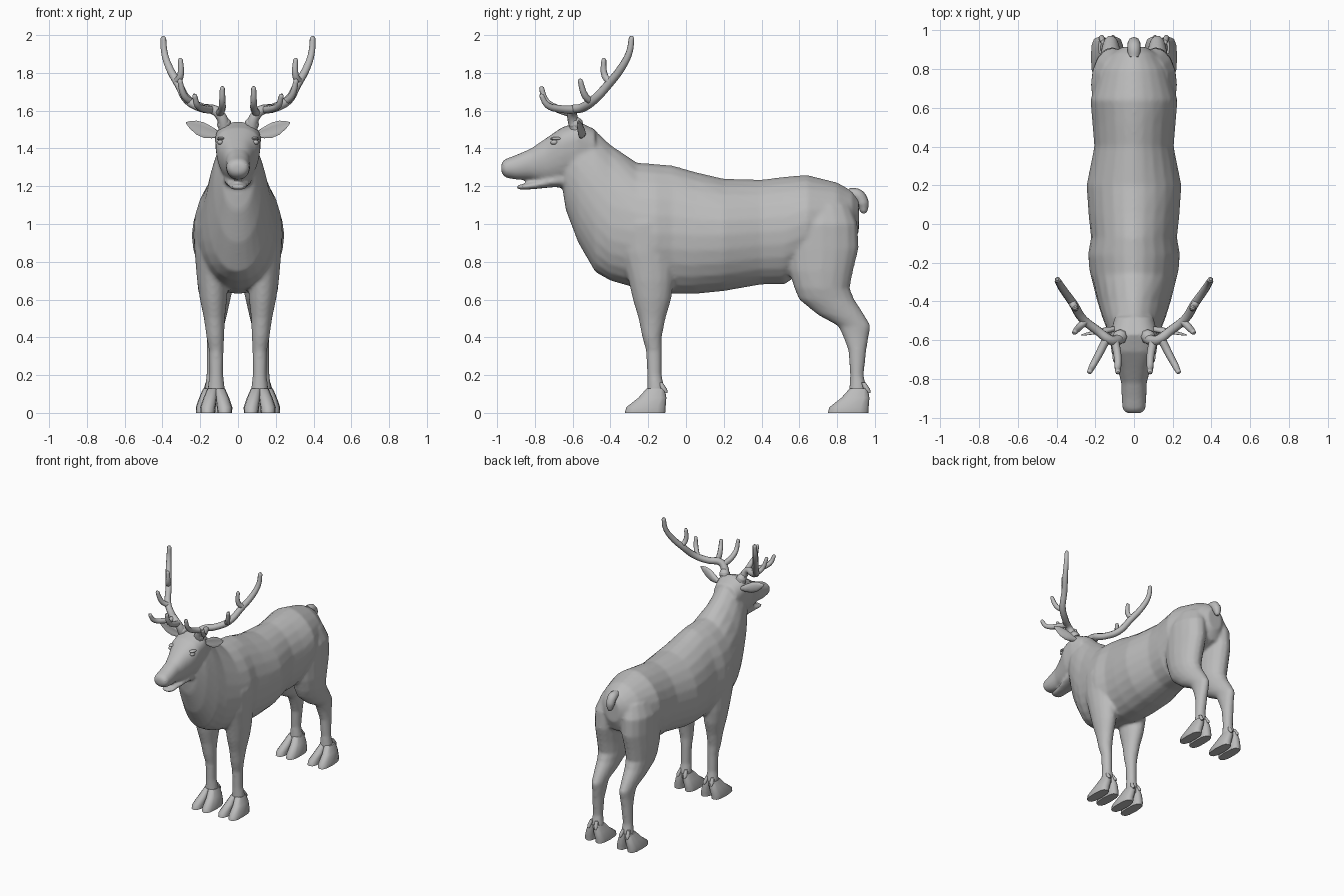
import bpy, bmesh, math
from mathutils import Vector

cube = bpy.data.objects.get("Cube")
if cube:
    bpy.data.objects.remove(cube)

grey = bpy.data.materials.new("plain grey")
grey.use_nodes = True
colour = (0.5, 0.5, 0.5, 1)
grey.diffuse_color = colour
grey.node_tree.nodes["Principled BSDF"].inputs["Base Color"].default_value = colour


def power(v, p):
    return math.copysign(abs(v) ** p, v)


def loft(bm, rings):
    loops = [[bm.verts.new(p) for p in ring] for ring in rings]
    n = len(loops[0])
    for a, b in zip(loops, loops[1:]):
        for i in range(n):
            j = (i + 1) % n
            bm.faces.new((a[i], a[j], b[j], b[i]))
    bm.faces.new(loops[0][::-1])
    bm.faces.new(loops[-1])


def slices(bm, rows, top=1.0, n=24):
    """Upright sections along y: y, bottom, top, half width, height of widest point."""
    rings = []
    for y, lo, hi, w, f in rows:
        mid = lo + (hi - lo) * f
        ring = []
        for i in range(n):
            c, s = math.cos(math.tau * i / n), math.sin(math.tau * i / n)
            x = w * power(c, top if s > 0 else 0.9)
            ring.append((x, y, mid + s * ((hi - mid) if s > 0 else (mid - lo))))
        rings.append(ring)
    loft(bm, rings)


def column(bm, rows, side=1, p=1.0, n=16):
    """Level sections up z: z, x, y, x radius, y radius."""
    angles = [math.tau * i / n for i in range(n)]
    loft(bm, [[(side * (x + rx * power(math.cos(a), p)), y + ry * power(math.sin(a), p), z)
               for a in angles] for z, x, y, rx, ry in rows])


def finish(name, bm, mirror=False, angle=60):
    bmesh.ops.recalc_face_normals(bm, faces=bm.faces)
    mesh = bpy.data.meshes.new(name)
    bm.to_mesh(mesh)
    bm.free()
    ob = bpy.data.objects.new(name, mesh)
    bpy.context.collection.objects.link(ob)
    mesh.materials.append(grey)
    if mirror:
        ob.modifiers.new("mirror", "MIRROR").use_bisect_axis[0] = False
    bpy.ops.object.select_all(action="DESELECT")
    ob.select_set(True)
    bpy.context.view_layer.objects.active = ob
    bpy.ops.object.shade_smooth_by_angle(angle=math.radians(angle))
    return ob


def tube(name, paths, mirror=True):
    """Rounded tapering tubes: each path lists x, y, z, radius."""
    cu = bpy.data.curves.new(name, "CURVE")
    cu.dimensions = "3D"
    cu.bevel_depth = 1.0
    cu.bevel_resolution = 2
    cu.resolution_u = 5
    cu.use_fill_caps = True
    for path in paths:
        # rounded tip
        a, b = Vector(path[-2][:3]), Vector(path[-1][:3])
        r = path[-1][3]
        tip = b + (b - a).normalized() * r * 0.7
        pts = path + [(*tip, r * 0.45)]
        sp = cu.splines.new("BEZIER")
        sp.bezier_points.add(len(pts) - 1)
        for bp, (x, y, z, rad) in zip(sp.bezier_points, pts):
            bp.co, bp.radius = (x, y, z), rad
            bp.handle_left_type = bp.handle_right_type = "AUTO"
    ob = bpy.data.objects.new(name, cu)
    bpy.context.collection.objects.link(ob)
    cu.materials.append(grey)
    if mirror:
        ob.modifiers.new("mirror", "MIRROR")
    return ob


# Trunk and neck
skin = bmesh.new()
slices(skin, [
    (.915, .96, 1.13, .06, .5), (.88, .88, 1.175, .12, .5), (.8, .84, 1.22, .175, .5),
    (.64, .76, 1.26, .225, .5), (.52, .68, 1.25, .215, .5), (.4, .68, 1.235, .205, .5),
    (.2, .645, 1.24, .245, .5), (.05, .63, 1.275, .235, .48), (-.07, .63, 1.31, .222, .47),
    (-.16, .645, 1.318, .238, .45), (-.26, .66, 1.325, .225, .45), (-.4, .7, 1.42, .19, .4),
    (-.48, .745, 1.495, .165, .45), (-.57, .9, 1.535, .13, .5), (-.635, 1.07, 1.5, .09, .5),
    (-.65, 1.16, 1.42, .06, .5)], top=1.15)

# Head and lower jaw
slices(skin, [
    (-.48, 1.26, 1.5, .1, .6), (-.57, 1.22, 1.543, .122, .72), (-.66, 1.215, 1.51, .118, .7),
    (-.74, 1.215, 1.455, .088, .6), (-.82, 1.235, 1.4, .066, .55), (-.9, 1.235, 1.365, .064, .5),
    (-.955, 1.245, 1.345, .06, .5), (-.978, 1.27, 1.325, .042, .5)], top=.8)
slices(skin, [
    (-.58, 1.19, 1.32, .085, .5), (-.7, 1.195, 1.26, .072, .5), (-.8, 1.185, 1.225, .053, .5),
    (-.87, 1.18, 1.21, .046, .5), (-.898, 1.188, 1.208, .03, .5)])

# Legs
fore = [(.08, .115, -.165, .045, .045), (.13, .115, -.16, .046, .046),
        (.2, .115, -.167, .037, .039), (.33, .115, -.17, .039, .042), (.4, .12, -.18, .047, .052),
        (.5, .125, -.18, .056, .072), (.6, .13, -.18, .072, .102), (.7, .135, -.185, .082, .12),
        (.85, .13, -.2, .1, .15), (1, .12, -.2, .115, .16), (1.12, .1, -.2, .1, .12)]
hind = [(.08, .135, .905, .045, .045), (.13, .13, .91, .046, .046), (.2, .13, .905, .037, .036),
        (.33, .125, .907, .041, .048), (.4, .12, .9, .044, .067), (.46, .12, .892, .047, .087),
        (.52, .12, .82, .062, .124), (.6, .12, .745, .08, .147), (.66, .12, .72, .093, .147),
        (.75, .12, .715, .1, .17), (.87, .115, .72, .107, .195), (1, .11, .72, .112, .19),
        (1.1, .09, .72, .09, .15)]
for side in (1, -1):
    column(skin, fore, side)
    column(skin, hind, side)

# Fuse the skin into one smooth surface
body = finish("body", skin, angle=80)
fuse = body.modifiers.new("fuse", "REMESH")
fuse.mode = "VOXEL"
fuse.voxel_size = 0.011
fuse.use_smooth_shade = True
relax = body.modifiers.new("relax", "SMOOTH")
relax.factor = 0.5
relax.iterations = 6

# Cloven hooves with dewclaws
for name, cx, cy in (("front_hooves", .115, 0), ("hind_hooves", .138, 1.075)):
    bm = bmesh.new()
    for t in (1, -1):
        column(bm, [(0, cx + t * .045, cy - .217, .039, .107),
                    (.03, cx + t * .044, cy - .212, .041, .104),
                    (.08, cx + t * .032, cy - .178, .036, .074),
                    (.13, cx + t * .018, cy - .16, .028, .048)], p=.75, n=12)
        column(bm, [(.105, cx + t * .03, cy - .105, .008, .008),
                    (.125, cx + t * .028, cy - .118, .016, .018),
                    (.16, cx + t * .022, cy - .135, .012, .012)], n=8)
    finish(name, bm, mirror=True, angle=50)

# Antlers: main beam and tines
tube("antlers", [
    [(.07, -.58, 1.5, .034), (.085, -.6, 1.56, .028), (.12, -.6, 1.6, .026),
     (.19, -.55, 1.615, .024), (.265, -.49, 1.655, .024), (.315, -.41, 1.74, .023),
     (.365, -.34, 1.83, .021), (.39, -.3, 1.91, .018), (.395, -.288, 1.985, .015)],
    [(.1, -.6, 1.585, .022), (.085, -.68, 1.61, .02), (.083, -.74, 1.65, .017),
     (.083, -.765, 1.72, .013)],
    [(.14, -.59, 1.605, .022), (.18, -.67, 1.61, .02), (.215, -.735, 1.63, .017),
     (.23, -.765, 1.68, .013)],
    [(.25, -.5, 1.645, .02), (.285, -.535, 1.68, .018), (.308, -.56, 1.76, .013)],
    [(.325, -.4, 1.75, .02), (.305, -.43, 1.785, .018), (.305, -.435, 1.87, .013)]])
tube("antler_burrs", [[(.068, -.578, 1.515, .036), (.075, -.585, 1.535, .038),
                       (.08, -.59, 1.55, .03)]])

# Tail
tube("tail", [[(0, .86, 1.16, .03), (0, .91, 1.15, .035), (0, .935, 1.11, .033),
               (0, .942, 1.07, .02)]], mirror=False)

# Ears: leaf shapes cupped towards the front
bm = bmesh.new()
rings = []
for x, z, h, d in ((.1, 1.475, .016, .02), (.14, 1.485, .032, .024), (.18, 1.497, .042, .02),
                   (.22, 1.51, .038, .014), (.255, 1.525, .02, .009), (.275, 1.535, .004, .004)):
    ring = []
    for i in range(14):
        c, s = math.cos(math.tau * i / 14), math.sin(math.tau * i / 14)
        cup = d * .8 * (1 - s * s) if c < 0 else 0
        ring.append((x, -.55 - (x - .1) * .15 + c * d + cup, z + s * h))
    rings.append(ring)
loft(bm, rings)
finish("ears", bm, mirror=True)


def beads(name, centre, size):
    bm = bmesh.new()
    bmesh.ops.create_uvsphere(bm, u_segments=14, v_segments=8, radius=1)
    bmesh.ops.scale(bm, vec=size, verts=bm.verts)
    bmesh.ops.translate(bm, vec=centre, verts=bm.verts)
    finish(name, bm, mirror=True)


# Eyes, brows and nostril rims
beads("eyes", (.094, -.698, 1.432), (.016, .02, .013))
beads("brows", (.09, -.685, 1.452), (.022, .034, .009))
beads("nostrils", (.036, -.955, 1.31), (.016, .016, .012))
